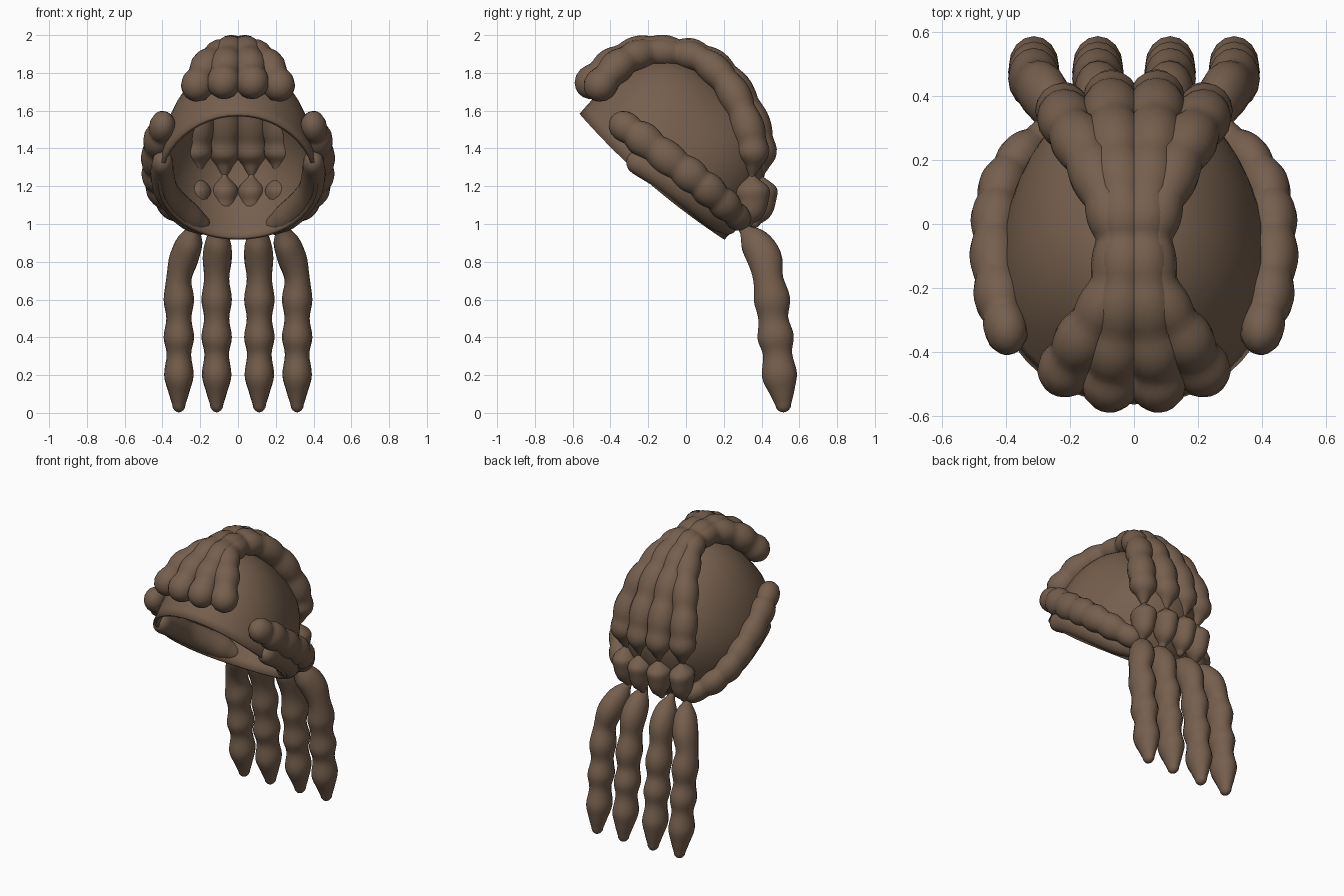
import bpy, bmesh, math
from mathutils import Vector

cube = bpy.data.objects.get("Cube")
if cube:
    bpy.data.objects.remove(cube)

hair = bpy.data.materials.new("hair brown")
hair.use_nodes = True
hair.diffuse_color = (0.18, 0.115, 0.075, 1)
hair.node_tree.nodes["Principled BSDF"].inputs["Base Color"].default_value = hair.diffuse_color


def finish(bm, name):
    bmesh.ops.recalc_face_normals(bm, faces=bm.faces)
    for f in bm.faces:
        f.smooth = True
    mesh = bpy.data.meshes.new(name)
    bm.to_mesh(mesh)
    bm.free()
    mesh.materials.append(hair)
    obj = bpy.data.objects.new(name, mesh)
    bpy.context.collection.objects.link(obj)
    return obj


def spline(keys, steps):
    """Catmull-Rom through (x, y, z, radius) keys."""
    k = [Vector(p) for p in keys]
    k = [k[0] * 2 - k[1]] + k + [k[-1] * 2 - k[-2]]
    out = []
    for i in range(1, len(k) - 2):
        a, b, c, d = k[i - 1:i + 3]
        for j in range(steps):
            t = j / steps
            out.append((b * 2 + (c - a) * t + (a * 2 - b * 5 + c * 4 - d) * t * t
                        + (b * 3 - a - c * 3 + d) * t ** 3) / 2)
    return out + [k[-2]]


def braid(name, keys, side, beads=0, depth=0.0, flat=1.0, steps=8, sides=16):
    """Beaded tube with rounded ends."""
    pts = spline(keys, steps)
    n = len(pts) - 1
    pos = [p.to_3d() for p in pts]
    rad = [p[3] * (1 - depth * (1 - abs(math.cos(math.pi * beads * i / n))))
           for i, p in enumerate(pts)]
    tan = [(pos[min(i + 1, n)] - pos[max(i - 1, 0)]).normalized() for i in range(n + 1)]
    rings = list(zip(pos, tan, rad))
    # dome both ends
    for end, sign in ((0, -1), (n, 1)):
        dome = []
        for deg in (25, 50, 70, 85):
            a = math.radians(deg)
            dome.append((pos[end] + tan[end] * sign * rad[end] * math.sin(a),
                         tan[end], rad[end] * math.cos(a)))
        rings = dome[::-1] + rings if sign < 0 else rings + dome
    bm = bmesh.new()
    loops = []
    for p, t, r in rings:
        u = (Vector((1, 0, 0)) - t * t.x).normalized()
        w = t.cross(u)
        loop = []
        for s in range(sides):
            a = math.tau * s / sides
            q = p + u * math.cos(a) * r * flat + w * math.sin(a) * r
            loop.append(bm.verts.new((q.x * side, q.y, q.z)))
        loops.append(loop)
    for a, b in zip(loops, loops[1:]):
        for s in range(sides):
            e = (s + 1) % sides
            bm.faces.new((a[s], a[e], b[e], b[s]))
    bm.faces.new(loops[0])
    bm.faces.new(loops[-1])
    finish(bm, name)


# Scalp cap: a tilted half shell, boxy in side profile
def scalp_cap():
    bm = bmesh.new()
    seg, rows = 48, 18
    grid = []
    for i in range(rows):
        lat = math.pi / 2 * i / rows
        row = []
        for s in range(seg):
            lon = math.tau * s / seg
            a = math.cos(lat) * math.cos(lon)
            b = math.cos(lat) * math.sin(lon)
            c = math.sin(lat)
            p = 2.8
            d = (abs(b) ** p + c ** p) ** (1 / p)
            k = math.hypot(b, c) / d if d > 1e-6 else 1
            v = b * k * 0.505
            w = c * k * 0.6 - 0.035 * a * a * (1 - c) ** 2
            row.append(bm.verts.new((a * 0.425, -0.18 - 0.76 * v + 0.66 * w,
                                     1.25 + 0.66 * v + 0.76 * w)))
        grid.append(row)
    for a, b in zip(grid, grid[1:]):
        for s in range(seg):
            e = (s + 1) % seg
            bm.faces.new((a[s], a[e], b[e], b[s]))
    pole = bm.verts.new((0, -0.18 + 0.66 * 0.6, 1.25 + 0.76 * 0.6))
    for s in range(seg):
        bm.faces.new((grid[-1][s], grid[-1][(s + 1) % seg], pole))
    obj = finish(bm, "scalp_cap")
    mod = obj.modifiers.new("thickness", "SOLIDIFY")
    mod.thickness = 0.02
    mod.offset = -1


scalp_cap()

inner_crown = [(.075, -.5, 1.75, .09), (.06, -.38, 1.85, .09), (.04, -.22, 1.918, .086),
               (.033, -.06, 1.91, .083), (.04, .08, 1.88, .086), (.055, .22, 1.765, .092),
               (.068, .335, 1.58, .092), (.072, .395, 1.38, .088), (.072, .395, 1.26, .018)]
outer_crown = [(.215, -.455, 1.735, .088), (.155, -.35, 1.845, .088), (.08, -.22, 1.905, .08),
               (.055, -.06, 1.905, .075), (.09, .08, 1.87, .08), (.15, .22, 1.74, .088),
               (.205, .31, 1.56, .088), (.222, .355, 1.38, .088), (.215, .35, 1.26, .018)]
side_path = [(.4, -.33, 1.52, .08), (.422, -.23, 1.45, .092), (.436, -.1, 1.35, .092),
             (.432, .02, 1.26, .092), (.41, .12, 1.18, .088), (.35, .21, 1.1, .083),
             (.26, .28, 1.03, .068)]
# Roll tucked under the cap rim
rim_path = [(.4, -.25, 1.325, .066), (.4, -.13, 1.26, .074), (.38, -.01, 1.175, .076),
            (.32, .1, 1.095, .08), (.25, .18, 1.035, .078), (.2, .22, 1.0, .06)]
# Hanging tail: y, z, radius from root to tip
tail = [(.31, .97, .03), (.36, .91, .078), (.415, .82, .092), (.435, .71, .079),
        (.455, .6, .096), (.462, .5, .079), (.475, .4, .096), (.485, .31, .077),
        (.495, .2, .093), (.508, .11, .066), (.515, .045, .042)]

for side, label in ((1, "left"), (-1, "right")):
    for row, crown, nape_x, nape_y, tail_x, splay in (
            ("inner", inner_crown, .072, .39, .113, .01),
            ("outer", outer_crown, .215, .35, .313, .085)):
        # Crown braid, running over the head to the nape
        braid(f"{label}_{row}_crown_braid", crown, side, 9, 0.16)
        # Short bead below the pinch
        nape = [(nape_x, nape_y, 1.25, .02), (nape_x, nape_y, 1.19, .09),
                (nape_x, nape_y, 1.12, .085), (nape_x, nape_y - .01, 1.06, .07),
                (nape_x, nape_y - .025, 1.01, .03)]
        braid(f"{label}_{row}_nape_bead", nape, side, flat=.8)
        # Loose tail hanging behind
        path = [(tail_x - splay * max(0, (z - .75) / .22), y, z, r) for y, z, r in tail]
        braid(f"{label}_{row}_tail", path, side, flat=0.84, steps=4)
    # Braids along the side of the head
    braid(f"{label}_side_braid", side_path, side, 6, 0.16, flat=0.85)
    braid(f"{label}_rim_roll", rim_path, side, flat=0.85)
